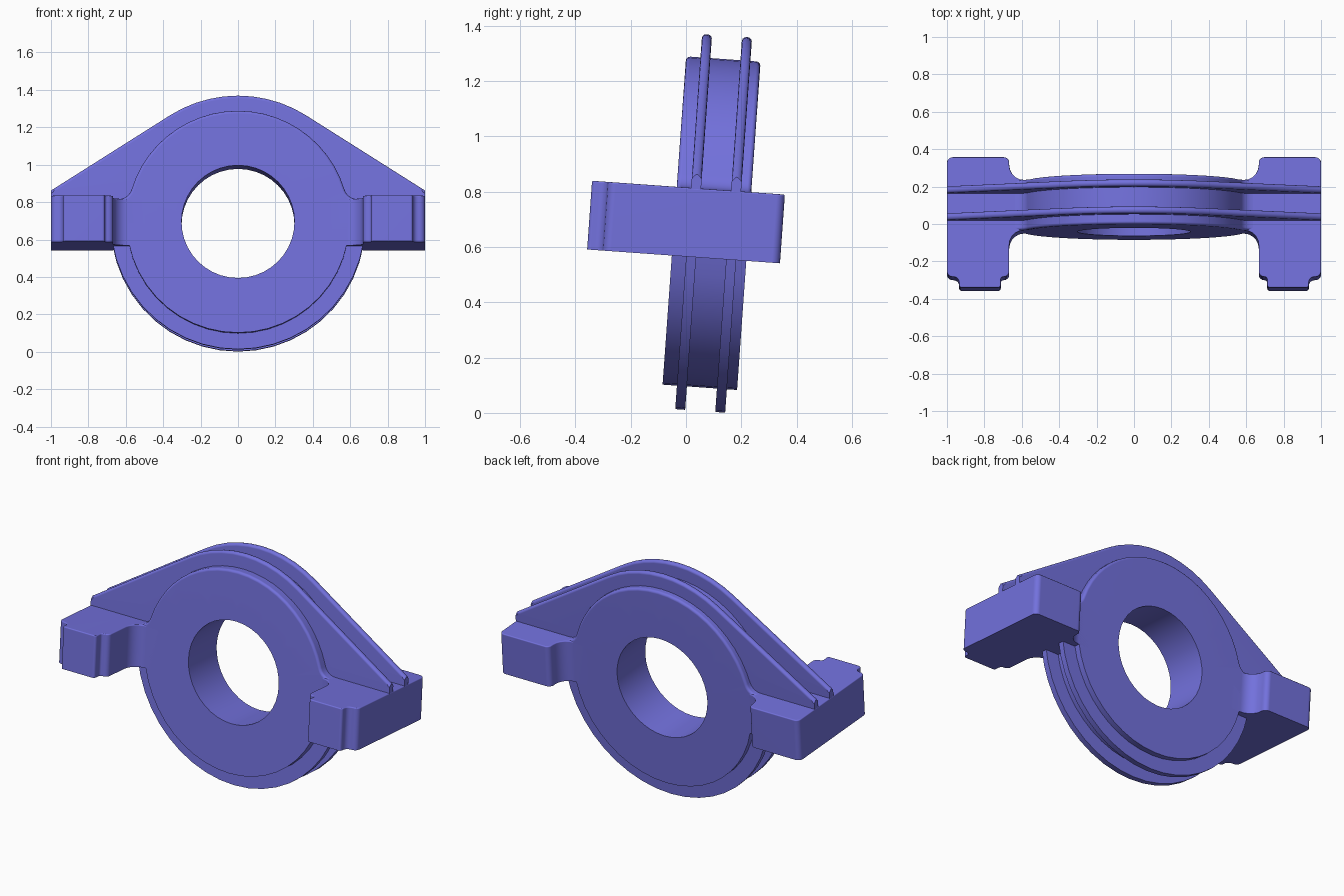
import bpy
import bmesh
from math import sin, cos, tan, radians, degrees, acos, atan2, hypot, pi
from mathutils import Matrix, Vector

cube = bpy.data.objects.get("Cube")
if cube:
    bpy.data.objects.remove(cube)

# Main dimensions, measured from the bore centre before tilting
BORE, RING, FLANGE = 0.302, 0.595, 0.68
HALF_WIDTH = 0.135
PAD_TOP, PAD_BOTTOM = 0.122, -0.127
TILT = Matrix.Translation((0, 0.0925, 0.686)) @ Matrix.Rotation(radians(-4.1), 4, "X")

paint = bpy.data.materials.new("periwinkle_blue")
paint.use_nodes = True
colour = (0.17, 0.165, 0.72, 1)
paint.diffuse_color = colour
paint.node_tree.nodes["Principled BSDF"].inputs["Base Color"].default_value = colour


def arc(radius, start, end, steps, centre=(0, 0)):
    """Points along an arc, angles in degrees."""
    out = []
    for i in range(steps + 1):
        a = radians(start + (end - start) * i / steps)
        out.append((centre[0] + radius * cos(a), centre[1] + radius * sin(a)))
    return out


def rounded(corners, steps=5):
    """Round each (x, y, radius) corner of a closed outline."""
    out = []
    for i, (x, y, r) in enumerate(corners):
        p = Vector((x, y))
        if r == 0:
            out.append((x, y))
            continue
        a = (Vector(corners[i - 1][:2]) - p).normalized()
        b = (Vector(corners[(i + 1) % len(corners)][:2]) - p).normalized()
        half = a.angle(b) / 2
        centre = p + (a + b).normalized() * (r / sin(half))
        s = p + a * (r / tan(half)) - centre
        e = p + b * (r / tan(half)) - centre
        sweep = s.angle_signed(e)
        for k in range(steps + 1):
            t = -sweep * k / steps
            out.append((centre.x + s.x * cos(t) - s.y * sin(t),
                        centre.y + s.x * sin(t) + s.y * cos(t)))
    return out


def prism(name, loops, place, depth, rim, bevel):
    """Extrude outlines along depth, then round the edges picked by rim."""
    bm = bmesh.new()
    edges = []
    for loop in loops:
        vs = [bm.verts.new(place(u, v)) for u, v in loop]
        edges += [bm.edges.new((vs[i - 1], vs[i])) for i in range(len(vs))]
    if len(loops) == 1:
        bm.faces.new(vs)
    else:
        bmesh.ops.triangle_fill(bm, edges=edges, use_beauty=True)
    grown = bmesh.ops.extrude_face_region(bm, geom=bm.faces[:])["geom"]
    bmesh.ops.translate(bm, vec=depth, verts=[g for g in grown if isinstance(g, bmesh.types.BMVert)])
    bmesh.ops.recalc_face_normals(bm, faces=bm.faces[:])
    picked = [e for e in bm.edges if len(e.link_faces) == 2
              and e.calc_face_angle() > 1.4 and rim(e.verts[0].co) and rim(e.verts[1].co)
              and abs((e.verts[0].co - e.verts[1].co).dot(Vector(depth))) < 1e-5]
    bmesh.ops.bevel(bm, geom=picked, offset=bevel, segments=3, profile=0.5,
                    affect="EDGES", clamp_overlap=True)
    return finish(name, bm)


def finish(name, bm):
    bm.transform(TILT)
    mesh = bpy.data.meshes.new(name)
    bm.to_mesh(mesh)
    bm.free()
    mesh.materials.append(paint)
    ob = bpy.data.objects.new(name, mesh)
    bpy.context.collection.objects.link(ob)
    bpy.ops.object.select_all(action="DESELECT")
    ob.select_set(True)
    bpy.context.view_layer.objects.active = ob
    bpy.ops.object.shade_smooth_by_angle(angle=radians(35))
    mod = ob.modifiers.new("even_shading", "WEIGHTED_NORMAL")
    mod.keep_sharp = True
    return ob


def mirrored(points):
    """Add the left-right mirror image to an outline that runs from -90 to 90."""
    return points + [(-x, z) for x, z in reversed(points) if abs(x) > 1e-5]


# Bearing ring with small fillets flowing onto the foot pads
fr = 0.07
fz = PAD_TOP + fr
fx = ((RING + fr) ** 2 - fz ** 2) ** 0.5
rise = degrees(atan2(fz, fx))
half_ring = (arc(RING, -90, -11, 10) + [(fx, -0.1)]
             + arc(fr, 270, 180 + rise, 5, (fx, fz)) + arc(RING, rise, 90, 11)[1:])
hole = arc(BORE, 0, 360, 40)[:-1]
prism("bearing_ring", [mirrored(half_ring), hole],
      lambda x, z: (x, -HALF_WIDTH, z), (0, 2 * HALF_WIDTH, 0),
      lambda p: p.z > PAD_TOP - 0.001 and hypot(p.x, p.z) > 0.5, 0.015)

# Twin rib plates: round below, sloping down to the pad ends above
tip_x, tip_z = 0.999, 0.172
touch = degrees(atan2(tip_z, tip_x) + acos(FLANGE / hypot(tip_x, tip_z)))
half_rib = (arc(FLANGE, -90, -9, 10) + [(0.68, -0.1), (tip_x, -0.1), (tip_x, tip_z)]
            + arc(FLANGE, touch, 90, 5))
inner = arc(0.45, 0, 360, 32)[:-1]
THICK = 0.036
for name, y in (("front_rib_plate", -0.065), ("back_rib_plate", 0.08)):
    prism(name, [mirrored(half_rib), inner],
          lambda x, z: (x, y - THICK / 2, z), (0, THICK, 0),
          lambda p: p.z > tip_z - 0.01 and hypot(p.x, p.z) > 0.5, 0.015)

# Foot pads with a narrowed nose and filleted webs into the ring
pad = [(1, 0.257, 0.03), (0.667, 0.257, 0.03), (0.667, HALF_WIDTH, 0.08),
       (0.5, HALF_WIDTH, 0), (0.5, -HALF_WIDTH, 0), (0.667, -HALF_WIDTH, 0.08),
       (0.667, -0.385, 0.03), (0.712, -0.385, 0.014), (0.712, -0.442, 0.014),
       (0.935, -0.442, 0.014), (0.935, -0.385, 0.03), (1, -0.385, 0.03)]
# Mirror the rounding direction so every corner is traced in order
plan = rounded(pad)
for name, side in (("left_foot_pad", 1), ("right_foot_pad", -1)):
    prism(name, [plan],
          lambda x, y: (side * x, y, PAD_BOTTOM), (0, 0, PAD_TOP - PAD_BOTTOM),
          lambda p: p.z > PAD_TOP - 0.001, 0.012)
